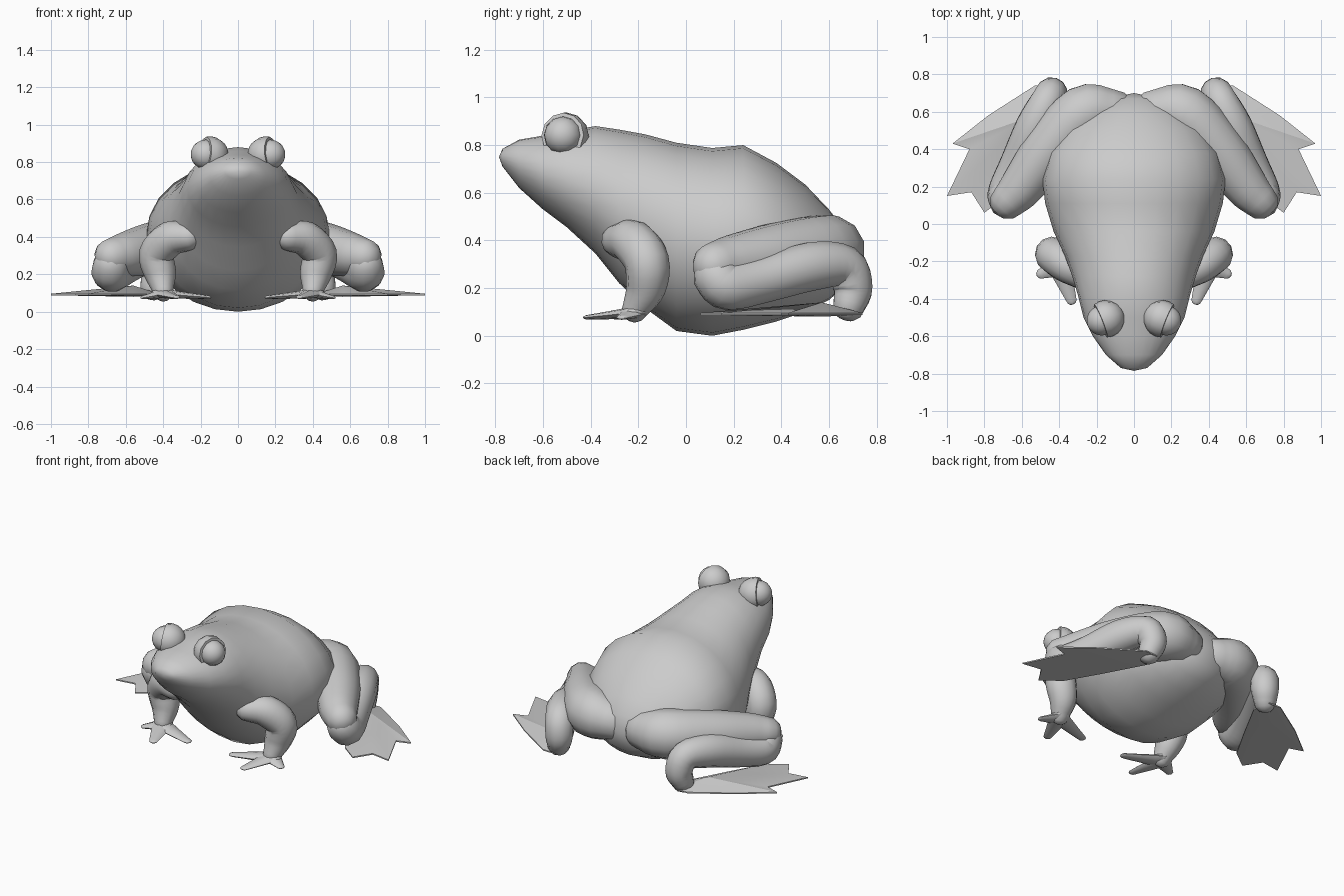
import bpy, bmesh, math
from mathutils import Vector, Matrix

if "Cube" in bpy.data.objects:
    bpy.data.objects.remove(bpy.data.objects["Cube"])

grey = bpy.data.materials.new("light grey")
grey.diffuse_color = (0.6, 0.6, 0.6, 1)
grey.use_nodes = True
grey.node_tree.nodes["Principled BSDF"].inputs["Base Color"].default_value = grey.diffuse_color


def finish(name, bm, mirror=True, angle=60):
    bmesh.ops.recalc_face_normals(bm, faces=bm.faces)
    me = bpy.data.meshes.new(name)
    bm.to_mesh(me)
    bm.free()
    me.materials.append(grey)
    ob = bpy.data.objects.new(name, me)
    bpy.context.collection.objects.link(ob)
    if mirror:
        m = ob.modifiers.new("mirror", 'MIRROR')
        m.use_mirror_merge = False
    bpy.ops.object.select_all(action='DESELECT')
    ob.select_set(True)
    bpy.context.view_layer.objects.active = ob
    bpy.ops.object.shade_smooth_by_angle(angle=math.radians(angle))
    return ob


def skin(bm, rings, start, end):
    """Bridge rings of points and close both ends on a point."""
    vr = [[bm.verts.new(p) for p in r] for r in rings]
    n = len(vr[0])
    for a, b in zip(vr, vr[1:]):
        for i in range(n):
            bm.faces.new((a[i], a[(i + 1) % n], b[(i + 1) % n], b[i]))
    for ring, tip in ((vr[0], start), (vr[-1], end)):
        t = bm.verts.new(tip)
        for i in range(n):
            bm.faces.new((ring[i], ring[(i + 1) % n], t))


def spline(pts, k):
    """Catmull-Rom through (x, y, z, radius) points."""
    P = [Vector(p) for p in pts]
    P = [2 * P[0] - P[1]] + P + [2 * P[-1] - P[-2]]
    out = []
    for i in range(1, len(P) - 2):
        a, b, c, d = P[i - 1:i + 3]
        for s in range(k):
            t = s / k
            out.append(0.5 * (2 * b + (c - a) * t + (2 * a - 5 * b + 4 * c - d) * t * t
                              + (3 * b - a - 3 * c + d) * t ** 3))
    return out + [P[-2]]


def tube(bm, pts, flat=1.0, n=12, k=4):
    """Round-ended limb of varying radius."""
    S = spline(pts, k)
    C = [p.xyz for p in S]
    R = [p[3] for p in S]
    d0, d1 = (C[0] - C[1]).normalized(), (C[-1] - C[-2]).normalized()
    for h, w in ((0.5, 0.87), (0.87, 0.5)):
        C.insert(0, S[0].xyz + d0 * S[0][3] * h)
        R.insert(0, S[0][3] * w)
        C.append(S[-1].xyz + d1 * S[-1][3] * h)
        R.append(S[-1][3] * w)
    tang = [(C[min(i + 1, len(C) - 1)] - C[max(i - 1, 0)]).normalized() for i in range(len(C))]
    u = tang[0].orthogonal().normalized()
    rings = []
    for i, (c, r) in enumerate(zip(C, R)):
        if i:
            u = tang[i - 1].rotation_difference(tang[i]) @ u
        v = tang[i].cross(u)
        ring = []
        for j in range(n):
            a = 2 * math.pi * j / n
            o = (u * math.cos(a) + v * math.sin(a)) * r
            o.z *= flat
            ring.append(c + o)
        rings.append(ring)
    skin(bm, rings, S[0].xyz + d0 * S[0][3], S[-1].xyz + d1 * S[-1][3])


# body: elliptical sections (y, bottom, top, half width)
sections = [(-.77, .71, .785, .07), (-.70, .62, .823, .15), (-.60, .53, .84, .22),
            (-.50, .455, .86, .27), (-.38, .345, .88, .30), (-.28, .22, .865, .33),
            (-.17, .115, .845, .37), (-.04, .02, .81, .43), (.11, .0, .788, .475),
            (.24, .025, .80, .49), (.38, .06, .725, .455), (.50, .10, .635, .38),
            (.60, .15, .53, .27), (.67, .21, .44, .15)]
bm = bmesh.new()
rings = []
for y, lo, hi, w in sections:
    rings.append([(w * math.cos(2 * math.pi * i / 24), y,
                   (lo + hi) / 2 + (hi - lo) / 2 * math.sin(2 * math.pi * i / 24))
                  for i in range(24)])
skin(bm, rings, (0, -.785, .75), (0, .70, .33))
finish("body", bm, mirror=False)

# eyes: an eyelid cup with an eyeball facing outwards
out = Vector((.90, -.36, .1)).normalized()
rot = out.to_track_quat('Z', 'Y').to_matrix().to_4x4()
centre = Vector((.15, -.507, .838))
bm = bmesh.new()
bmesh.ops.create_uvsphere(bm, u_segments=12, v_segments=10, radius=.1)
bmesh.ops.bisect_plane(bm, geom=bm.verts[:] + bm.edges[:] + bm.faces[:],
                       plane_co=(0, 0, .03), plane_no=(0, 0, 1), clear_outer=True)
bmesh.ops.holes_fill(bm, edges=[e for e in bm.edges if e.is_boundary])
bm.transform(Matrix.Translation(centre) @ rot)
finish("eyelid", bm, angle=50)
bm = bmesh.new()
bmesh.ops.create_uvsphere(bm, u_segments=12, v_segments=10, radius=.08)
bm.transform(Matrix.Translation(centre + out * .025) @ rot)
finish("eyeball", bm)

# front legs
bm = bmesh.new()
tube(bm, [(.27, -.28, .40, .075), (.36, -.22, .39, .095), (.435, -.165, .31, .095),
          (.415, -.17, .20, .085), (.40, -.215, .11, .055)])
finish("front_leg", bm)
bm = bmesh.new()
for x, y in ((.17, -.29), (.335, -.405), (.495, -.265)):
    tube(bm, [(.40, -.22, .097, .065), ((.40 + x) / 2, (y - .22) / 2, .087, .046),
              (x, y, .078, .028)], flat=.38, n=8, k=2)
finish("front_toes", bm)

# hind legs: the thigh ends in a high knee, the shin folds back beneath it
bm = bmesh.new()
tube(bm, [(.12, .60, .345, .125), (.27, .59, .355, .155), (.45, .40, .335, .145),
          (.60, .20, .305, .12), (.67, .125, .295, .10)])
finish("thigh", bm)
bm = bmesh.new()
tube(bm, [(.68, .13, .245, .10), (.675, .18, .21, .105), (.62, .32, .235, .10),
          (.53, .52, .29, .105), (.46, .665, .29, .09), (.44, .70, .20, .085),
          (.455, .685, .13, .07)])
finish("shin", bm)

# webbed hind feet: thin pleated fan spreading from the heel
outline = [(.42, .62), (.56, .36), (.68, .15), (.80, .06), (.87, .17), (1.0, .15),
           (.88, .40), (.97, .43), (.78, .58), (.53, .74), (.44, .74)]
bm = bmesh.new()
top = [bm.verts.new((x, y, .096)) for x, y in outline]
low = [bm.verts.new((x, y, .088)) for x, y in outline]
peak, base = bm.verts.new((.56, .57, .14)), bm.verts.new((.56, .57, .08))
n = len(outline)
for i in range(n):
    j = (i + 1) % n
    bm.faces.new((top[i], top[j], peak))
    bm.faces.new((low[j], low[i], base))
    bm.faces.new((top[i], low[i], low[j], top[j]))
finish("webbed_foot", bm, angle=20)
